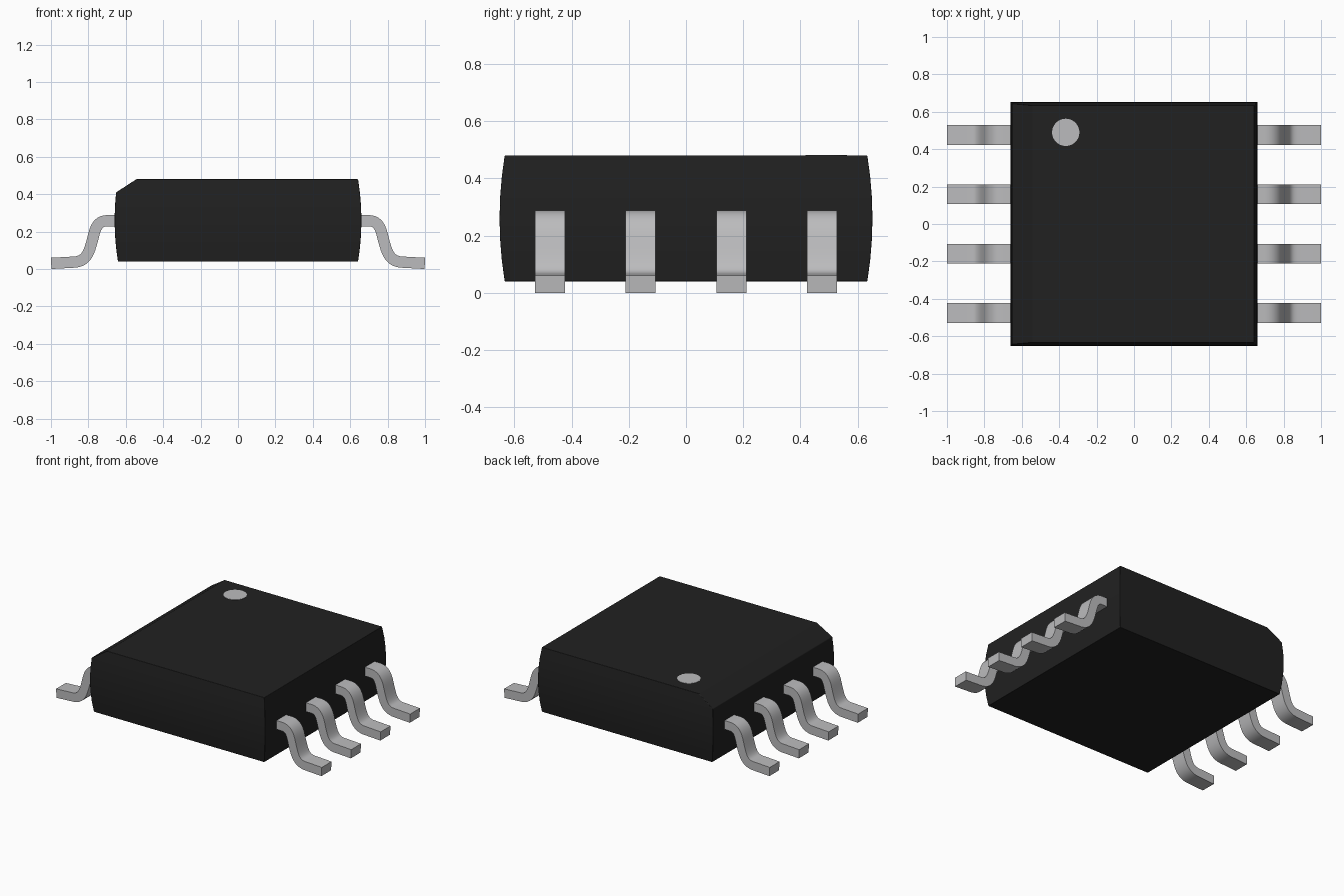
import bpy
import bmesh
import math
from mathutils import Vector
from mathutils.geometry import interpolate_bezier

cube = bpy.data.objects.get("Cube")
if cube:
    bpy.data.objects.remove(cube)


def material(name, colour, roughness):
    mat = bpy.data.materials.new(name)
    mat.use_nodes = True
    mat.diffuse_color = (*colour, 1)
    bsdf = mat.node_tree.nodes["Principled BSDF"]
    bsdf.inputs["Base Color"].default_value = (*colour, 1)
    bsdf.inputs["Roughness"].default_value = roughness
    return mat


def add_object(name, bm, mat):
    bmesh.ops.recalc_face_normals(bm, faces=bm.faces)
    mesh = bpy.data.meshes.new(name)
    bm.to_mesh(mesh)
    bm.free()
    mesh.materials.append(mat)
    obj = bpy.data.objects.new(name, mesh)
    bpy.context.collection.objects.link(obj)
    return obj


def smooth(obj, angle):
    bpy.ops.object.select_all(action="DESELECT")
    obj.select_set(True)
    bpy.context.view_layer.objects.active = obj
    bpy.ops.object.shade_smooth_by_angle(angle=math.radians(angle))


BLACK = material("black plastic", (0.015, 0.015, 0.015), 0.6)
METAL = material("grey metal", (0.5, 0.5, 0.51), 0.5)

# Package body: stacked rectangles with slightly bulging sides
BOTTOM, TOP, LEVELS = 0.04, 0.48, 7
bm = bmesh.new()
rings = []
for i in range(LEVELS):
    t = i / (LEVELS - 1)
    inset = 0.018 * (2 * t - 1) ** 2
    hx, hy = 0.66 - inset, 0.652 - inset
    z = BOTTOM + t * (TOP - BOTTOM)
    rings.append([bm.verts.new((sx * hx, sy * hy, z))
                  for sx, sy in ((-1, -1), (1, -1), (1, 1), (-1, 1))])
for low, high in zip(rings, rings[1:]):
    for k in range(4):
        n = (k + 1) % 4
        bm.faces.new((low[k], low[n], high[n], high[k]))
bm.faces.new(rings[0])
bm.faces.new(rings[-1])

# Sloped cut along the upper right edge
cut = bmesh.ops.bisect_plane(
    bm, geom=bm.verts[:] + bm.edges[:] + bm.faces[:],
    plane_co=(-0.543, 0, TOP), plane_no=Vector((-0.07, 0, 0.108)).normalized(),
    clear_outer=True)
bmesh.ops.holes_fill(bm, edges=[e for e in bm.edges if e.is_boundary], sides=0)
body = add_object("package_body", bm, BLACK)
bevel = body.modifiers.new("rounded edges", "BEVEL")
bevel.width = 0.018
bevel.segments = 3
bevel.limit_method = "ANGLE"
bevel.angle_limit = math.radians(40)
smooth(body, 30)

# Flat marker dot on the top face
bm = bmesh.new()
bmesh.ops.create_cone(bm, cap_ends=True, segments=48, radius1=0.073,
                      radius2=0.073, depth=0.004)
dot = add_object("marker_dot", bm, METAL)
dot.location = (-0.365, 0.49, TOP)

# Centre line of one bent lead: shoulder, leg, foot
CURVES = [((0.70, 0.258), (0.75, 0.258), (0.763, 0.215), (0.772, 0.18)),
          ((0.772, 0.18), (0.797, 0.08), (0.81, 0.036), (0.89, 0.036))]
path = [Vector((0.62, 0.258))]
for a, b, c, d in CURVES:
    points = interpolate_bezier(*[Vector((*p, 0)) for p in (a, b, c, d)], 12)
    path += [p.to_2d() for p in points if (p.to_2d() - path[-1]).length > 0.001]
path.append(Vector((0.999, 0.03)))


def build_lead(name, side, y, width=0.105, thickness=0.06):
    bm = bmesh.new()
    rings = []
    for i, p in enumerate(path):
        tangent = path[min(i + 1, len(path) - 1)] - path[max(i - 1, 0)]
        normal = Vector((-tangent.y, tangent.x)).normalized() * thickness / 2
        upper, lower = p + normal, p - normal
        rings.append([bm.verts.new((side * q.x, y + s * width / 2, q.y))
                      for q, s in ((upper, -1), (upper, 1), (lower, 1), (lower, -1))])
    for a, b in zip(rings, rings[1:]):
        for k in range(4):
            n = (k + 1) % 4
            bm.faces.new((a[k], a[n], b[n], b[k]))
    bm.faces.new(rings[0])
    bm.faces.new(rings[-1])
    smooth(add_object(name, bm, METAL), 40)


# Four leads on each side
for side, label in ((1, "left"), (-1, "right")):
    for i in range(4):
        build_lead(f"{label}_lead_{i + 1}", side, (i - 1.5) * 0.317)
